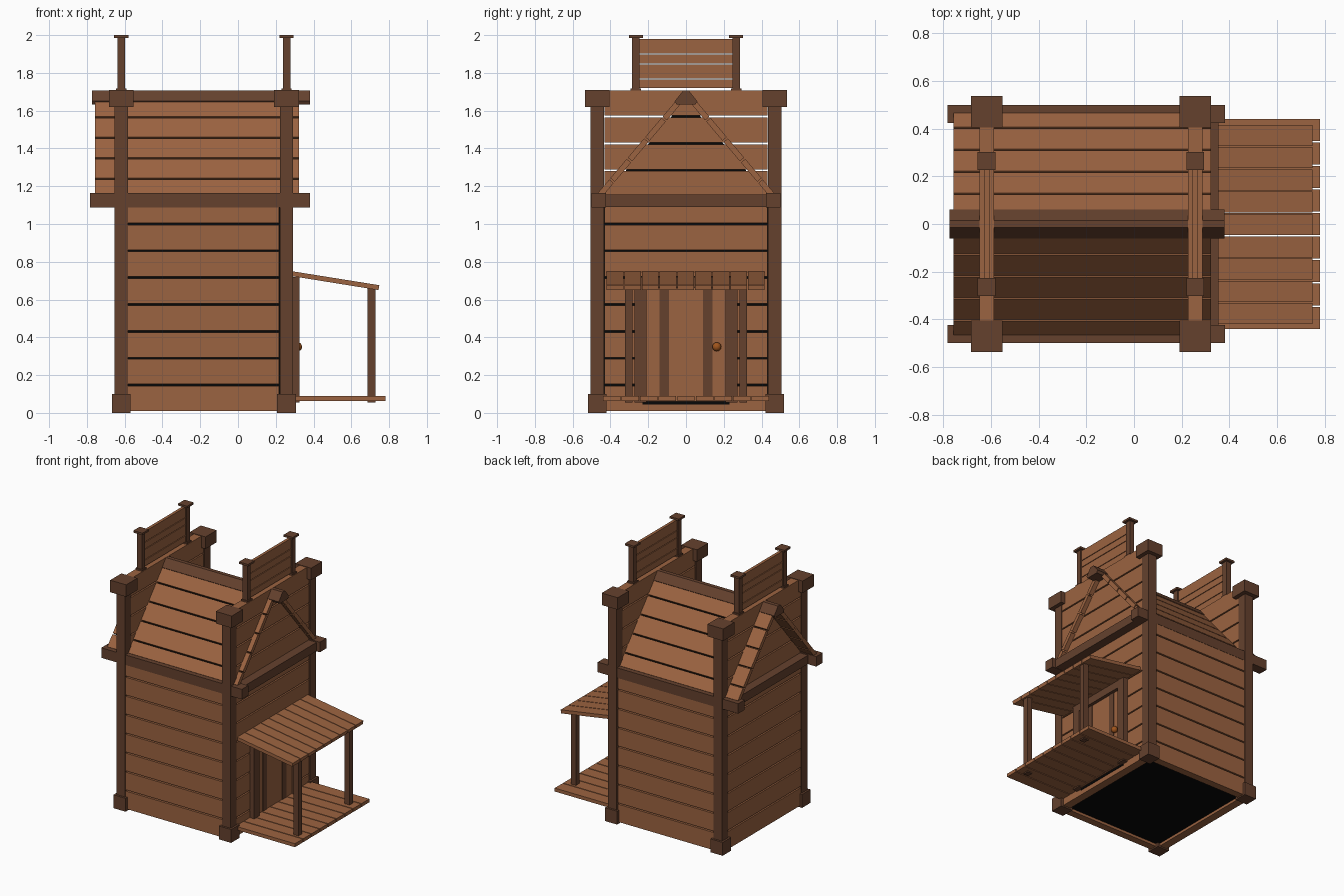
import bpy, bmesh, math
from mathutils import Matrix, Vector

if "Cube" in bpy.data.objects:
    bpy.data.objects.remove(bpy.data.objects["Cube"])


def mat(name, col):
    m = bpy.data.materials.new(name)
    m.diffuse_color = (*col, 1)
    m.use_nodes = True
    m.node_tree.nodes["Principled BSDF"].inputs["Base Color"].default_value = m.diffuse_color
    return m


PLANK = mat("plank_wood", (0.33, 0.125, 0.052))
DARK = mat("dark_wood", (0.13, 0.053, 0.027))
BLACK = mat("inside_black", (0.002, 0.002, 0.002))
KNOB = mat("orange_metal", (0.35, 0.09, 0.012))


def finish(name, bm, material):
    bmesh.ops.recalc_face_normals(bm, faces=bm.faces)
    me = bpy.data.meshes.new(name)
    bm.to_mesh(me)
    bm.free()
    me.materials.append(material)
    ob = bpy.data.objects.new(name, me)
    bpy.context.collection.objects.link(ob)
    return ob


def boxes(name, items, material):
    """One object from boxes given as (x0, x1, y0, y1, z0, z1)."""
    bm = bmesh.new()
    for x0, x1, y0, y1, z0, z1 in items:
        m = Matrix.Translation(((x0 + x1) / 2, (y0 + y1) / 2, (z0 + z1) / 2))
        m = m @ Matrix.Diagonal((x1 - x0, y1 - y0, z1 - z0, 1))
        bmesh.ops.create_cube(bm, size=1, matrix=m)
    return finish(name, bm, material)


def prisms(name, profiles, axis, material):
    """Extrude profiles (points, start, end): (y, z) along x, or (x, z) along y."""
    bm = bmesh.new()
    for pts, a, b in profiles:
        co = (lambda p: (a, *p)) if axis == 'x' else (lambda p: (p[0], a, p[1]))
        f = bm.faces.new([bm.verts.new(co(p)) for p in pts])
        ext = bmesh.ops.extrude_face_region(bm, geom=[f])
        d = Vector((b - a, 0, 0)) if axis == 'x' else Vector((0, b - a, 0))
        bmesh.ops.translate(bm, vec=d,
                            verts=[v for v in ext['geom'] if isinstance(v, bmesh.types.BMVert)])
    return finish(name, bm, material)


def block(x, y, w, z0, z1):
    return (x - w / 2, x + w / 2, y - w / 2, y + w / 2, z0, z1)


XS, YS = (-0.618, 0.257), (-0.47, 0.47)
corners = [(x, y) for x in XS for y in YS]
PITCH, GAP = 0.1422, 0.01

# Corner posts with feet and caps
boxes("corner_posts", [block(x, y, 0.07, 0.02, 1.68) for x, y in corners], DARK)
boxes("post_feet", [block(x, y, 0.1, 0, 0.1) for x, y in corners], DARK)
boxes("post_caps", [block(x, y, 0.132, 1.62, 1.71) for x, y in corners], DARK)

# Plank walls: front and back to the eaves, ends up to the parapet
rows = [(max(0.008, 0.01 + i * PITCH), 0.01 + (i + 1) * PITCH - GAP) for i in range(12)]
boxes("front_back_wall_planks",
      [(-0.6, 0.217, y - 0.028, y + 0.028, a, b) for y in YS for a, b in rows[:8]], PLANK)
boxes("end_wall_planks",
      [(x - 0.031, x + 0.031, -0.432, 0.432, a, b) for x in XS for a, b in rows], PLANK)

# Roof slope: height at distance y from the ridge line
SLOPE = 1.18


def rz(y):
    return 1.715 - SLOPE * y


# Black inner core
core = [(-0.455, 0.03), (0.455, 0.03), (0.455, 1.12), (0, 1.66), (-0.455, 1.12)]
prisms("inner_core", [(core, XS[0] + 0.012, XS[1] - 0.012)], 'x', BLACK)

# Roof planks, five per side
edges = [0.02, 0.13, 0.222, 0.314, 0.406, 0.472]
n = Vector((SLOPE, 1)).normalized() * 0.03
roof = []
for s in (-1, 1):
    for a, b in zip(edges, edges[1:]):
        b -= 0.006
        pts = [(a, rz(a)), (b, rz(b)), (b - n.x, rz(b) - n.y), (a - n.x, rz(a) - n.y)]
        roof.append(([(s * y, z) for y, z in pts], -0.757, 0.322))
prisms("roof_planks", roof, 'x', PLANK)

# Ridge cap, eave beams, gable cross beams
ridge = [(-0.015, 1.706), (0.015, 1.706), (0.06, 1.65), (0.05, 1.632), (-0.05, 1.632), (-0.06, 1.65)]
prisms("ridge_cap", [(ridge, -0.773, 0.38)], 'x', DARK)
boxes("eave_beams", [(-0.783, 0.382, y - 0.038, y + 0.038, 1.088, 1.163)
                     for y in (-0.462, 0.462)], DARK)
boxes("gable_cross_beams", [(0.28, 0.355, -0.43, 0.43, 1.09, 1.155),
                            (-0.715, -0.64, -0.43, 0.43, 1.09, 1.155)], DARK)

# Raised boards on both parapets
bp = [(x, y) for x in XS for y in (-0.265, 0.265)]
boxes("top_board_posts", [block(x, y, 0.04, 1.7, 1.99) for x, y in bp], DARK)
boxes("top_board_post_caps", [block(x, y, 0.075, 1.985, 2.0) for x, y in bp]
      + [block(x, y, 0.055, 1.705, 1.718) for x, y in bp], DARK)
boxes("top_board_planks", [(x - 0.011, x + 0.011, -0.25, 0.25, a, b) for x in XS for a, b in
                           ((1.72, 1.765), (1.77, 1.845), (1.85, 1.898), (1.903, 1.98))], PLANK)

# Porch floor, posts and sloping roof
boxes("porch_floor_planks", [(0.285, 0.78 , -0.44 + i * 0.0985, -0.348 + i * 0.0985, 0.064, 0.09)
                             for i in range(9)], PLANK)
boxes("porch_posts", [block(0.707, y, 0.042, 0.055, 0.66) for y in (-0.303, 0.303)], DARK)
slab = [(0.285, 0.75), (0.748, 0.676), (0.744, 0.65), (0.285, 0.724)]
prisms("porch_roof_planks", [(slab, -0.42 + i * 0.0935, -0.332 + i * 0.0935)
                             for i in range(9)], 'y', PLANK)

# Door with frame, dark battens, dark sill gap and knob
boxes("door_frame", [(0.27, 0.325, y - 0.032, y + 0.032, 0.055, 0.72) for y in (-0.24, 0.24)]
      + [(0.27, 0.325, -0.272, 0.272, 0.66, 0.72)], DARK)
boxes("door_panel", [(0.28, 0.3, -0.21, 0.21, 0.06, 0.67)], PLANK)
boxes("door_battens", [(0.28, 0.304, y - 0.025, y + 0.025, 0.065, 0.67)
                       for y in (-0.115, 0.115)], DARK)
boxes("sill_gap", [(0.27, 0.291, -0.23, 0.23, 0.045, 0.062)], BLACK)
bm = bmesh.new()
bmesh.ops.create_uvsphere(bm, u_segments=16, v_segments=10, radius=0.024,
                          matrix=Matrix.Translation((0.315, 0.163, 0.35)))
for f in bm.faces:
    f.smooth = True
finish("door_knob", bm, KNOB)
